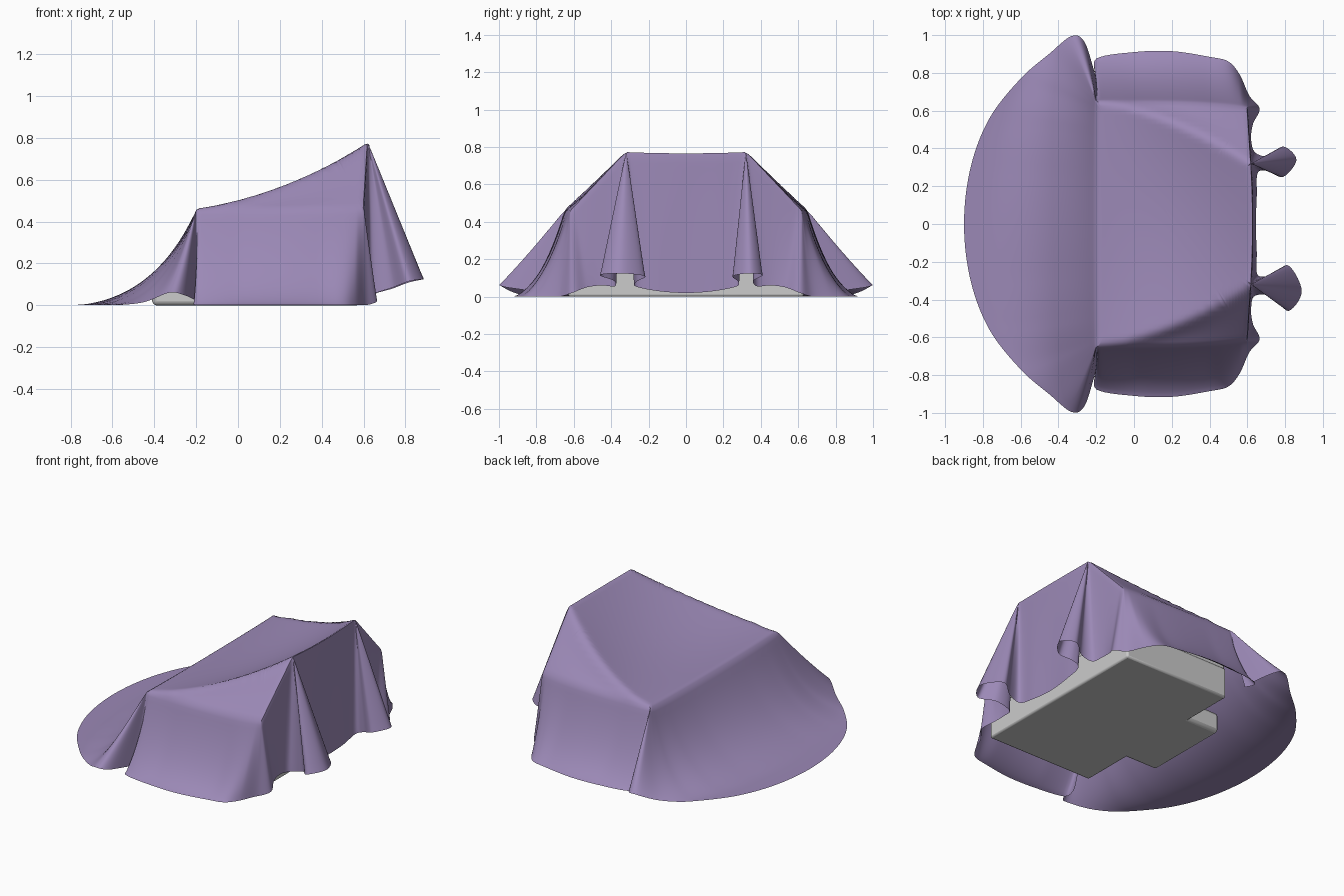
import bpy, bmesh, math
from mathutils import Vector

if "Cube" in bpy.data.objects:
    bpy.data.objects.remove(bpy.data.objects["Cube"])


def finish(obj, angle):
    bpy.ops.object.select_all(action='DESELECT')
    obj.select_set(True)
    bpy.context.view_layer.objects.active = obj
    bpy.ops.object.shade_smooth_by_angle(angle=math.radians(angle))


def prism(name, profile, y0, y1, bevel=0.02):
    """Extrude an x-z outline from y0 to y1 and round its edges."""
    bm = bmesh.new()
    face = bm.faces.new([bm.verts.new((x, y0, z)) for x, z in profile])
    ext = bmesh.ops.extrude_face_region(bm, geom=[face])
    bmesh.ops.translate(bm, vec=(0, y1 - y0, 0),
                        verts=[g for g in ext['geom'] if isinstance(g, bmesh.types.BMVert)])
    bmesh.ops.recalc_face_normals(bm, faces=bm.faces)
    me = bpy.data.meshes.new(name)
    bm.to_mesh(me)
    bm.free()
    obj = bpy.data.objects.new(name, me)
    bpy.context.collection.objects.link(obj)
    mod = obj.modifiers.new("round", 'BEVEL')
    mod.width, mod.segments = bevel, 2
    finish(obj, 35)
    return obj


def rect(x0, x1, z0, z1):
    return [(x0, z0), (x1, z0), (x1, z1), (x0, z1)]


# hidden armchair under the sheet, facing -x
prism("chair_base", rect(-0.18, 0.58, 0, 0.2), -0.63, 0.63, 0.012)
prism("seat_front", rect(-0.41, 0.3, 0, 0.13), -0.29, 0.29)
for side, label in ((1, "left"), (-1, "right")):
    prism("arm_" + label, rect(-0.18, 0.56, 0.1, 0.43), *sorted((0.43 * side, 0.625 * side)))
prism("backrest", [(0.33, 0.15), (0.57, 0.15), (0.6, 0.71), (0.565, 0.71)], -0.3, 0.3, 0.012)


# top of the sheet: p runs front to back (0..1), q across (-1..1)
def top(p, q):
    y = (0.65 - 0.03 * p ** 4) * abs(q)
    edge_y = 0.65 - 0.03 * p ** 4
    crease_y = 0.65 - 0.33 * p ** 1.6
    crease_z = 0.462 + 0.13 * p + 0.188 * p * p
    x = -0.2 + 0.82 * p
    if y <= crease_y:  # hollow middle
        r = 1 - (y / crease_y) ** 2
        z = crease_z - (0.006 + 0.035 * math.sin(math.pi * p)) * r
        x += 0.01 * p * r
    else:  # triangle falling to the arm
        f = (y - crease_y) / (edge_y - crease_y)
        z = crease_z + (0.462 - crease_z) * f - 0.015 * math.sin(math.pi * f) * math.sin(math.pi * p)
        x -= 0.02 * f * p
    return Vector((x, math.copysign(y, q), z))


# outline of the top: u = 0 front centre, 1 arm front, 2 arm back, 3 back corner, 4 back centre
def outline(u):
    if u > 4:
        p, q = outline(8 - u)
        return p, -q
    if u <= 1:
        return 0, u
    if u <= 2:
        return u - 1, 1
    return 1, (1 - 0.484 * (u - 2) if u <= 3 else 0.516 * (4 - u))


# hem of one half: x, y, z, place on the top outline, sag
half = [
    (-0.90, 0.00, 0.00, 0.0, 0.265), (-0.865, 0.30, 0.00, 0.4, 0.265),
    (-0.765, 0.56, 0.00, 0.75, 0.25), (-0.60, 0.77, 0.00, 0.95, 0.2),
    (-0.45, 0.90, 0.015, 1.0, 0.11), (-0.33, 0.995, 0.06, 1.0, 0.02),
    (-0.26, 0.96, 0.05, 1.0, 0.0), (-0.20, 0.78, 0.02, 1.0, 0.02),
    (-0.20, 0.875, 0.00, 1.03, 0.1), (0.00, 0.91, 0.00, 1.25, 0.15),
    (0.20, 0.915, 0.00, 1.5, 0.15), (0.40, 0.885, 0.00, 1.75, 0.14),
    (0.50, 0.86, 0.00, 1.88, 0.10), (0.56, 0.79, 0.00, 1.96, 0.05),
    (0.61, 0.68, 0.00, 2.0, 0.03), (0.665, 0.61, 0.02, 2.0, 0.0),
    (0.63, 0.53, 0.05, 2.1, 0.03), (0.62, 0.45, 0.06, 2.5, 0.0),
    (0.64, 0.38, 0.055, 2.93, 0.0), (0.71, 0.36, 0.085, 3.0, 0.0),
    (0.79, 0.41, 0.115, 3.0, 0.0), (0.86, 0.34, 0.125, 3.0, 0.0),
    (0.79, 0.25, 0.11, 3.0, 0.0), (0.71, 0.28, 0.08, 3.0, 0.0),
    (0.655, 0.27, 0.055, 3.07, 0.0), (0.65, 0.15, 0.03, 3.5, 0.0),
    (0.645, 0.00, 0.02, 4.0, 0.0)]


def mirrored(st):
    x, y, z, u, s = st
    if x > 0.7:  # the rear fold is wider on this side
        x, y = x + 0.028, 0.34 + (y - 0.33) * 1.5
    return (x, -y, z, 8 - u, s)


hem = half + [mirrored(st) for st in reversed(half[1:-1])]
n = len(hem)


def catmull(a, b, c, d, t):
    return 0.5 * (2 * b + (c - a) * t + (2 * a - 5 * b + 4 * c - d) * t * t
                  + (3 * b - a - 3 * c + d) * t ** 3)


def strip(i, t):
    """One line of the sheet: from the middle of the top to the edge, then down to the hem."""
    pts = [Vector(hem[(i + k) % n][:3]) for k in (-1, 0, 1, 2)]
    h = catmull(*pts, t)
    u0, s0 = hem[i][3:]
    u1, s1 = (8, hem[0][4]) if i == n - 1 else hem[i + 1][3:]
    s = s0 + (s1 - s0) * t
    p, q = outline(u0 + (u1 - u0) * t)
    out = [top(0.5 + (p - 0.5) * k / RINGS, q * k / RINGS) for k in range(RINGS)]
    a = top(p, q)
    c = a.lerp(h, 0.5 - 0.7 * s)
    c.z = (a.z + h.z) / 2 - s
    for k in range(ROWS + 1):
        v = k / ROWS
        w = a * (1 - v) ** 2 + c * 2 * v * (1 - v) + h * v * v
        w.z = max(w.z, 0.002)
        out.append(w)
    return out


# draped sheet in one piece, softened along its edges
RINGS, ROWS, STEPS = 26, 24, 7
bm = bmesh.new()
lines = [[bm.verts.new(p) for p in strip(i, k / STEPS)] for i in range(n) for k in range(STEPS)]
for a, b in zip(lines, lines[1:] + lines[:1]):
    for k in range(len(a) - 1):
        bm.faces.new((a[k], a[k + 1], b[k + 1], b[k]))
bmesh.ops.remove_doubles(bm, verts=bm.verts, dist=0.002)
for _ in range(2):
    inner = [v for v in bm.verts if not v.is_boundary]
    bmesh.ops.smooth_vert(bm, verts=inner, factor=0.4,
                          use_axis_x=True, use_axis_y=True, use_axis_z=True)
bmesh.ops.recalc_face_normals(bm, faces=bm.faces)
mesh = bpy.data.meshes.new("draped_sheet")
bm.to_mesh(mesh)
bm.free()
sheet = bpy.data.objects.new("draped_sheet", mesh)
bpy.context.collection.objects.link(sheet)
mat = bpy.data.materials.new("purple_cloth")
mat.diffuse_color = (0.33, 0.25, 0.47, 1)
mat.use_nodes = True
mat.node_tree.nodes["Principled BSDF"].inputs["Base Color"].default_value = mat.diffuse_color
mesh.materials.append(mat)
finish(sheet, 50)
